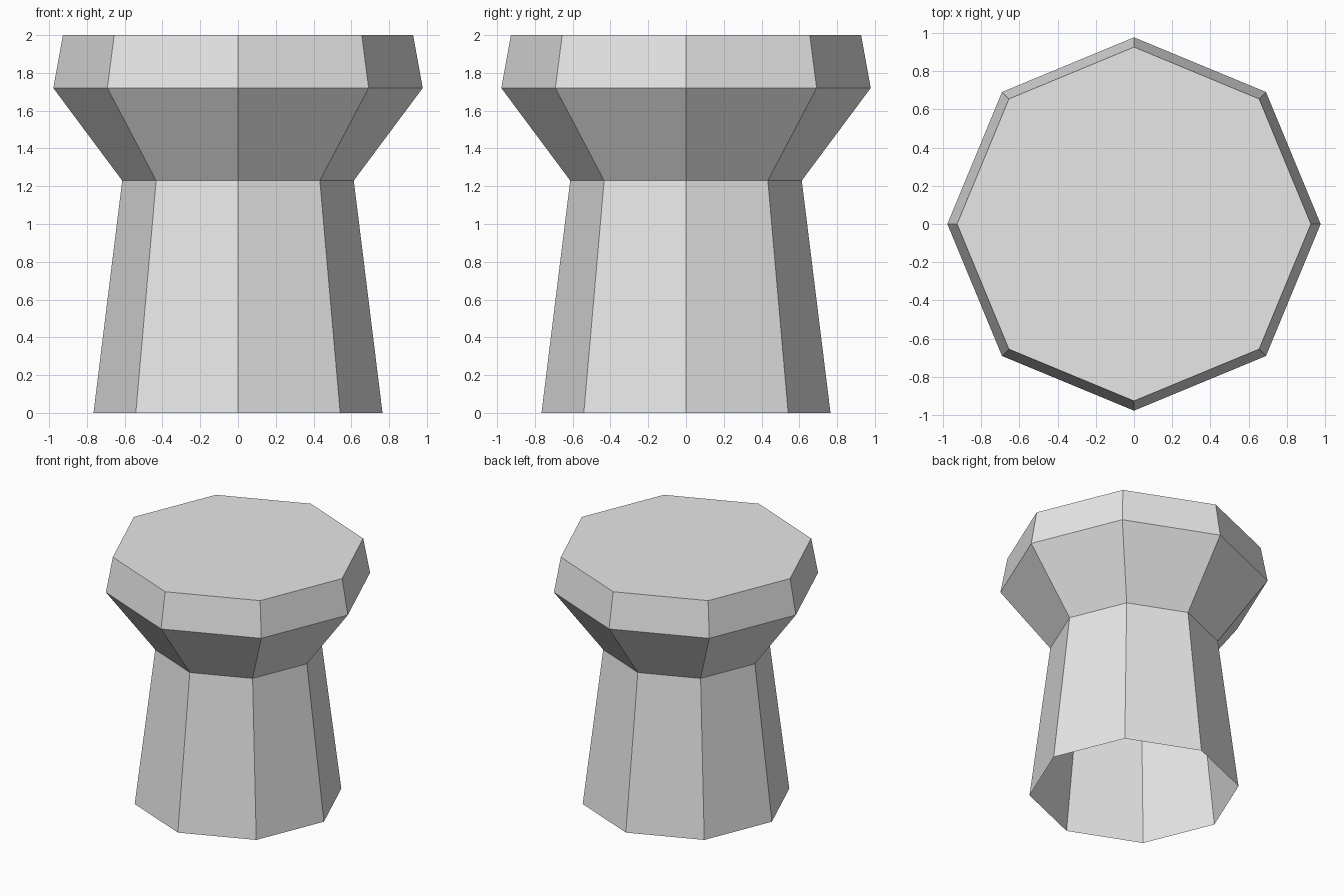
import bpy
import bmesh
from math import cos, sin, tau

cube = bpy.data.objects.get("Cube")
if cube:
    bpy.data.objects.remove(cube, do_unlink=True)

SIDES = 8
# (radius, height) from the open foot up to the flat top
PROFILE = [(0.765, 0.0), (0.613, 1.23), (0.978, 1.72), (0.927, 2.0)]

# Plain grey material
grey = bpy.data.materials.new("light_grey")
grey.use_nodes = True
colour = (0.8, 0.8, 0.8, 1.0)
grey.diffuse_color = colour
grey.node_tree.nodes["Principled BSDF"].inputs["Base Color"].default_value = colour

# Faceted pedestal shell: tapered stem, flared neck, rim and seat
bm = bmesh.new()
rings = [[bm.verts.new((r * cos(tau * i / SIDES), r * sin(tau * i / SIDES), z))
          for i in range(SIDES)] for r, z in PROFILE]
for low, high in zip(rings, rings[1:]):
    for i in range(SIDES):
        j = (i + 1) % SIDES
        bm.faces.new((low[i], low[j], high[j], high[i]))

# Flat seat; the foot stays open and hollow
bm.faces.new(rings[-1])

mesh = bpy.data.meshes.new("pedestal_stool")
bm.to_mesh(mesh)
bm.free()
mesh.materials.append(grey)
stool = bpy.data.objects.new("pedestal_stool", mesh)
bpy.context.collection.objects.link(stool)
